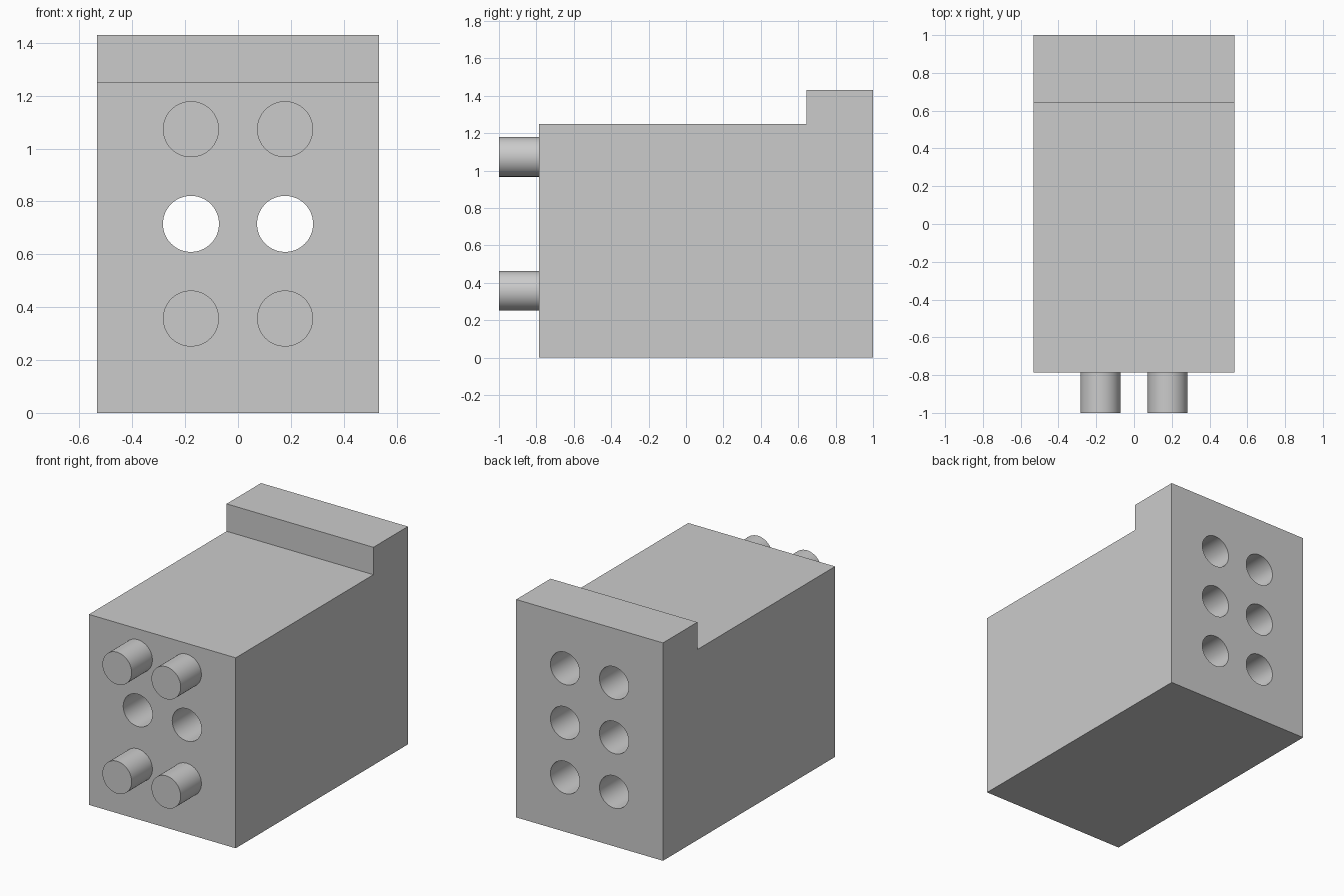
import bpy, bmesh
from math import pi

cube = bpy.data.objects.get("Cube")
if cube:
    bpy.data.objects.remove(cube, do_unlink=True)

HALF_W, FRONT, BACK = 0.533, -0.785, 1.0
COLUMNS = (("right", -0.178), ("left", 0.178))
ROWS = (("lower", 0.357), ("middle", 0.715), ("upper", 1.073))
RADIUS, BLIND_DEPTH = 0.106, 0.25

grey = bpy.data.materials.new("light_grey")
grey.use_nodes = True
colour = (0.6, 0.6, 0.6, 1)
grey.diffuse_color = colour
grey.node_tree.nodes["Principled BSDF"].inputs["Base Color"].default_value = colour


def smooth(obj):
    bpy.ops.object.select_all(action="DESELECT")
    obj.select_set(True)
    bpy.context.view_layer.objects.active = obj
    bpy.ops.object.shade_smooth_by_angle(angle=pi / 6)


def rod(name, x, z, y0, y1):
    """Cylinder running along y from y0 to y1."""
    bpy.ops.mesh.primitive_cylinder_add(
        vertices=64, radius=RADIUS, depth=y1 - y0,
        location=(x, (y0 + y1) / 2, z), rotation=(pi / 2, 0, 0))
    obj = bpy.context.object
    obj.name = name
    obj.data.materials.append(grey)
    return obj


# Block with a raised lip at the back: side profile extruded across x
profile = [(FRONT, 0), (BACK, 0), (BACK, 1.43), (0.643, 1.43),
           (0.643, 1.25), (FRONT, 1.25)]
bm = bmesh.new()
face = bm.faces.new([bm.verts.new((-HALF_W, y, z)) for y, z in profile])
side = bmesh.ops.extrude_face_region(bm, geom=[face])
bmesh.ops.translate(bm, vec=(2 * HALF_W, 0, 0),
                    verts=[v for v in side["geom"] if isinstance(v, bmesh.types.BMVert)])
bmesh.ops.recalc_face_normals(bm, faces=bm.faces)
mesh = bpy.data.meshes.new("body")
bm.to_mesh(mesh)
bm.free()
body = bpy.data.objects.new("body", mesh)
bpy.context.collection.objects.link(body)
mesh.materials.append(grey)

# Sockets in the back; the middle row runs right through, the others have pegs in front
cutters = []
for row, z in ROWS:
    for column, x in COLUMNS:
        start = FRONT - 0.1 if row == "middle" else BACK - BLIND_DEPTH
        cutters.append(rod(f"{row}_{column}_socket_cutter", x, z, start, BACK + 0.1))
        if row != "middle":
            smooth(rod(f"{row}_{column}_peg", x, z, -1.0, FRONT + 0.01))

for cutter in cutters:
    cut = body.modifiers.new(cutter.name, "BOOLEAN")
    cut.operation = "DIFFERENCE"
    cut.solver = "EXACT"
    cut.object = cutter
    bpy.context.view_layer.objects.active = body
    bpy.ops.object.modifier_apply(modifier=cut.name)
    bpy.data.objects.remove(cutter, do_unlink=True)
smooth(body)
